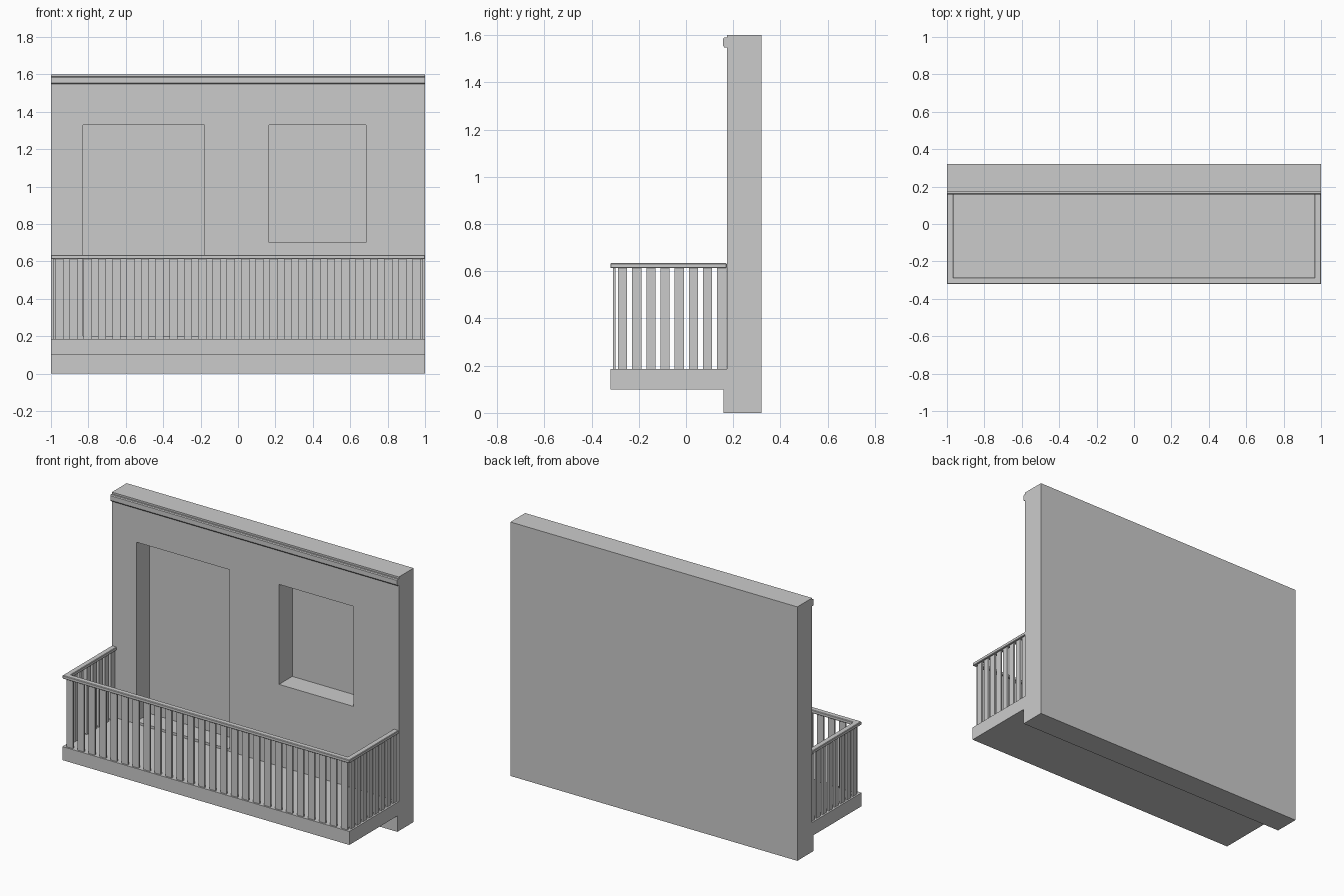
import bpy, bmesh

if "Cube" in bpy.data.objects:
    bpy.data.objects.remove(bpy.data.objects["Cube"])

grey = bpy.data.materials.new("plain grey")
grey.diffuse_color = (0.6, 0.6, 0.6, 1)
grey.use_nodes = True
grey.node_tree.nodes["Principled BSDF"].inputs["Base Color"].default_value = grey.diffuse_color


def finish(name, bm):
    bmesh.ops.recalc_face_normals(bm, faces=bm.faces)
    mesh = bpy.data.meshes.new(name)
    bm.to_mesh(mesh)
    bm.free()
    mesh.materials.append(grey)
    ob = bpy.data.objects.new(name, mesh)
    bpy.context.collection.objects.link(ob)
    return ob


def add_box(bm, x0, x1, y0, y1, z0, z1):
    vs = bmesh.ops.create_cube(bm, size=1)["verts"]
    for v in vs:
        v.co.x = x1 if v.co.x > 0 else x0
        v.co.y = y1 if v.co.y > 0 else y0
        v.co.z = z1 if v.co.z > 0 else z0


def box(name, *dims):
    bm = bmesh.new()
    add_box(bm, *dims)
    return finish(name, bm)


def extrude_x(name, profile, x0, x1):
    bm = bmesh.new()
    face = bm.faces.new([bm.verts.new((x0, y, z)) for y, z in profile])
    ext = bmesh.ops.extrude_face_region(bm, geom=[face])["geom"]
    for v in ext:
        if isinstance(v, bmesh.types.BMVert):
            v.co.x = x1
    return finish(name, bm)


WALL = 0.173   # front plane of the wall
FLOOR = 0.185  # top of the balcony slab

# Wall with door and window recesses
wall = box("wall", -1, 1, WALL, 0.32, 0, 1.6)
for name, dims in (("door_cutter", (-0.83, -0.18, 0.1, 0.305, 0.2, 1.33)),
                   ("window_cutter", (0.165, 0.685, 0.1, 0.305, 0.70, 1.33))):
    cutter = box(name, *dims)
    cutter.hide_render = True
    mod = wall.modifiers.new(name, "BOOLEAN")
    mod.operation = "DIFFERENCE"
    mod.solver = "EXACT"
    mod.object = cutter
    bpy.context.view_layer.objects.active = wall
    bpy.ops.object.modifier_apply(modifier=mod.name)
    bpy.data.objects.remove(cutter)

# Lower ledge, balcony slab and cornice moulding
box("wall_base", -1, 1, 0.158, WALL, 0, 0.1)
box("balcony_slab", -1, 1, -0.32, WALL, 0.1, FLOOR)
extrude_x("cornice", [(WALL, 1.548), (0.162, 1.548), (0.157, 1.555),
                      (0.157, 1.584), (0.162, 1.589), (WALL, 1.589)], -1, 1)

# U-shaped handrail with slightly softened edges
outline = [(-1, WALL), (-1, -0.32), (1, -0.32), (1, WALL),
           (0.965, WALL), (0.965, -0.285), (-0.965, -0.285), (-0.965, WALL)]
bm = bmesh.new()
face = bm.faces.new([bm.verts.new((x, y, 0.613)) for x, y in outline])
ext = bmesh.ops.extrude_face_region(bm, geom=[face])["geom"]
bmesh.ops.translate(bm, vec=(0, 0, 0.021),
                    verts=[g for g in ext if isinstance(g, bmesh.types.BMVert)])
rail = finish("handrail", bm)
bevel = rail.modifiers.new("soft edges", "BEVEL")
bevel.width = 0.003
bevel.segments = 1

# Front balusters
bm = bmesh.new()
for i in range(26):
    x = (i - 12.5) * 0.0765
    add_box(bm, x - 0.022, x + 0.022, -0.309, -0.298, FLOOR, 0.614)
finish("front_balusters", bm)

# Side balusters
for side, x0, x1 in (("left", -0.989, -0.978), ("right", 0.978, 0.989)):
    bm = bmesh.new()
    for i in range(8):
        y = -0.288 + 0.06 * i
        add_box(bm, x0, x1, y, y + 0.039, FLOOR, 0.614)
    finish(side + "_balusters", bm)
